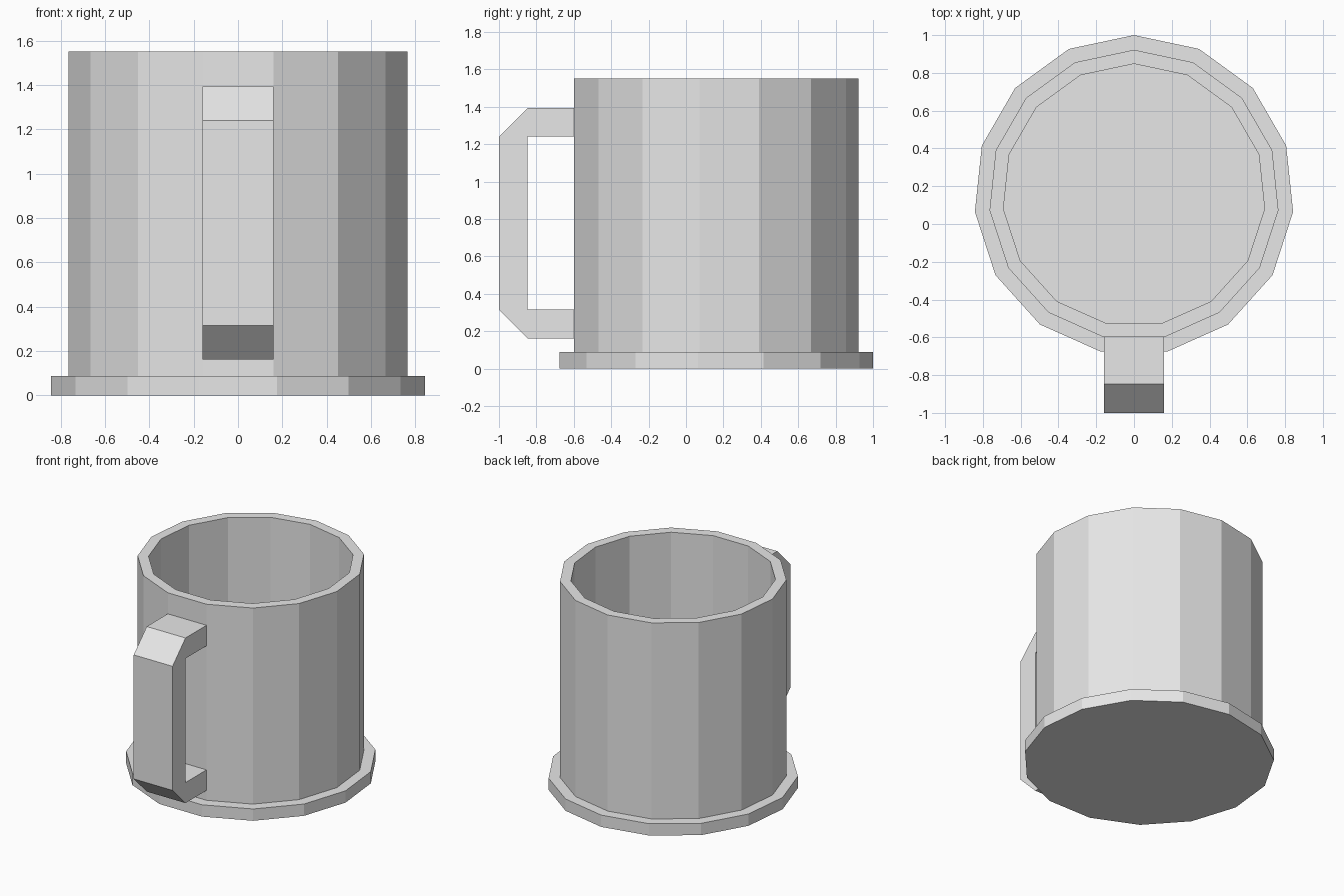
import bpy
import bmesh
from math import sin, cos, tau

cube = bpy.data.objects.get("Cube")
if cube:
    bpy.data.objects.remove(cube, do_unlink=True)

SIDES = 15
CENTRE_Y = 0.153

grey = bpy.data.materials.new("light_grey")
grey.use_nodes = True
grey.diffuse_color = (0.8, 0.8, 0.8, 1)
grey.node_tree.nodes["Principled BSDF"].inputs["Base Color"].default_value = (0.8, 0.8, 0.8, 1)


def finish(name, bm):
    bmesh.ops.recalc_face_normals(bm, faces=bm.faces)
    mesh = bpy.data.meshes.new(name)
    bm.to_mesh(mesh)
    bm.free()
    mesh.materials.append(grey)
    obj = bpy.data.objects.new(name, mesh)
    bpy.context.collection.objects.link(obj)
    return obj


def lathe(name, profile):
    """Stack polygon rings of (radius, z), bridge them and cap both ends."""
    bm = bmesh.new()
    rings = []
    for r, z in profile:
        rings.append([bm.verts.new((r * sin(tau * i / SIDES),
                                    CENTRE_Y + r * cos(tau * i / SIDES), z))
                      for i in range(SIDES)])
    for a, b in zip(rings, rings[1:]):
        for i in range(SIDES):
            j = (i + 1) % SIDES
            bm.faces.new((a[i], a[j], b[j], b[i]))
    bm.faces.new(rings[0])
    bm.faces.new(rings[-1])
    return finish(name, bm)


def extrude_x(name, outline, half_width):
    """Extrude a (y, z) outline across x."""
    bm = bmesh.new()
    face = bm.faces.new([bm.verts.new((-half_width, y, z)) for y, z in outline])
    side = bmesh.ops.extrude_face_region(bm, geom=[face], use_keep_orig=True)["geom"]
    moved = [v for v in side if isinstance(v, bmesh.types.BMVert)]
    bmesh.ops.translate(bm, verts=moved, vec=(2 * half_width, 0, 0))
    return finish(name, bm)


# Mug: flared foot, faceted wall, rim and hollow inside
lathe("mug_body", [(0.847, 0), (0.847, 0.088), (0.769, 0.088),
                   (0.769, 1.55), (0.695, 1.55), (0.695, 0.088)])

# Handle with chamfered outer corners, its ends sunk into the wall
extrude_x("handle", [(-0.58, 1.393), (-0.847, 1.393), (-1, 1.24), (-1, 0.315),
                     (-0.847, 0.162), (-0.58, 0.162), (-0.58, 0.315),
                     (-0.847, 0.315), (-0.847, 1.24), (-0.58, 1.24)], 0.16)
